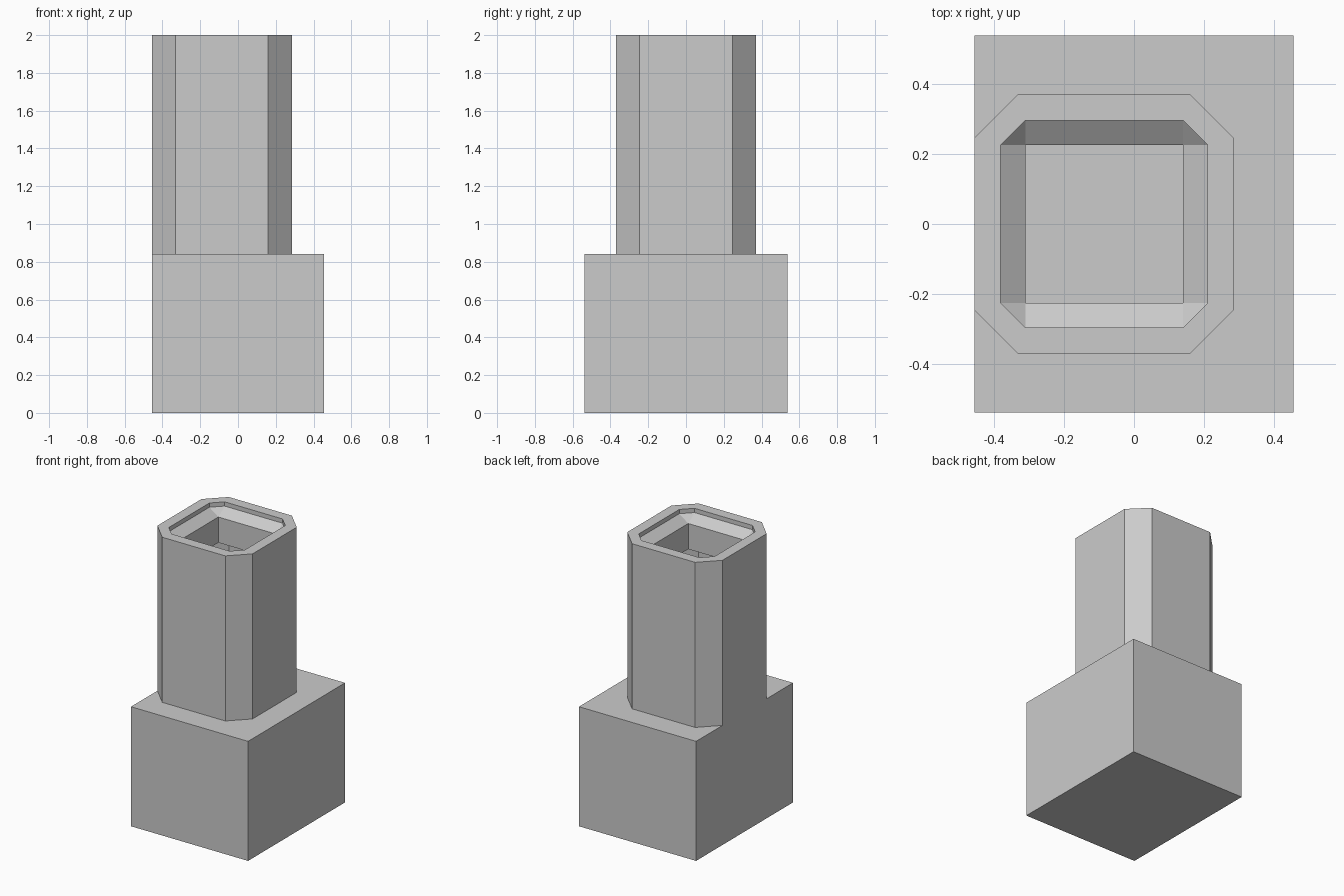
import bpy
import bmesh

cube = bpy.data.objects.get("Cube")
if cube:
    bpy.data.objects.remove(cube, do_unlink=True)

# One plain grey for everything
grey = bpy.data.materials.new("plain grey")
grey.use_nodes = True
colour = (0.6, 0.6, 0.6, 1)
grey.diffuse_color = colour
grey.node_tree.nodes["Principled BSDF"].inputs["Base Color"].default_value = colour


def make_object(name, bm):
    mesh = bpy.data.meshes.new(name)
    bm.to_mesh(mesh)
    bm.free()
    mesh.materials.append(grey)
    obj = bpy.data.objects.new(name, mesh)
    bpy.context.collection.objects.link(obj)
    return obj


def chamfered_ring(bm, cx, hx, hy, cut, z):
    """Counter-clockwise rectangle with cut corners."""
    points = [(hx, -hy + cut), (hx, hy - cut), (hx - cut, hy), (cut - hx, hy),
              (-hx, hy - cut), (-hx, cut - hy), (cut - hx, -hy), (hx - cut, -hy)]
    return [bm.verts.new((cx + x, y, z)) for x, y in points]


# Base block
bm = bmesh.new()
bmesh.ops.create_cube(bm, size=1)
for v in bm.verts:
    v.co.x *= 0.91
    v.co.y *= 1.076
    v.co.z = (v.co.z + 0.5) * 0.84
make_object("base_block", bm)

# Tower: outer shell, flat rim, short lip, sloped funnel and square shaft
centre = -0.085
profile = [  # half width, half depth, corner cut, height
    (0.37, 0.37, 0.125, 0.84),
    (0.37, 0.37, 0.125, 2.0),
    (0.295, 0.295, 0.07, 2.0),
    (0.295, 0.295, 0.07, 1.97),
    (0.225, 0.225, 0, 1.92),
    (0.225, 0.225, 0, 1.74),
]
bm = bmesh.new()
rings = [chamfered_ring(bm, centre, *row) for row in profile]
for low, high in zip(rings, rings[1:]):
    for i in range(8):
        j = (i + 1) % 8
        bm.faces.new((low[i], low[j], high[j], high[i]))
bmesh.ops.remove_doubles(bm, verts=bm.verts, dist=0.0005)
make_object("tower", bm)
